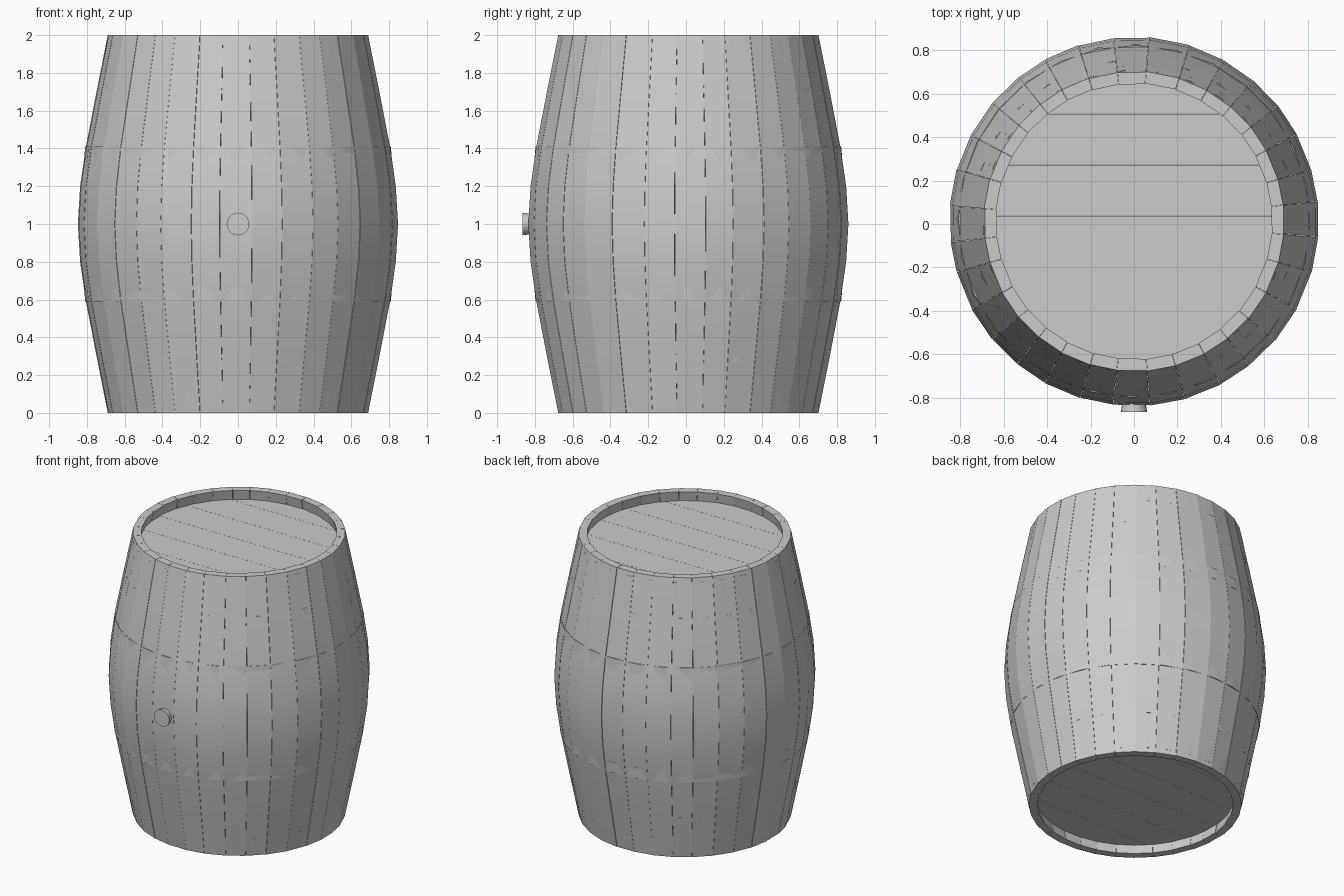
import bpy, bmesh, math, random

if "Cube" in bpy.data.objects:
    bpy.data.objects.remove(bpy.data.objects["Cube"])

random.seed(4)
CY = 0.0125          # barrel axis, the bung sticks out in front
STAVES = 32
PROFILE = [(0, .69), (.3, .75), (.6, .808), (.8, .837), (1, .849),
           (1.2, .837), (1.4, .808), (1.7, .75), (2, .69)]
THICK = .055

grey = bpy.data.materials.new("plain_grey")
grey.diffuse_color = (.6, .6, .6, 1)
grey.use_nodes = True
grey.node_tree.nodes["Principled BSDF"].inputs["Base Color"].default_value = grey.diffuse_color


def radius_at(z):
    for (z0, r0), (z1, r1) in zip(PROFILE, PROFILE[1:]):
        if z <= z1:
            return r0 + (r1 - r0) * (z - z0) / (z1 - z0)
    return PROFILE[-1][1]


def polar(r, a, z):
    return (r * math.cos(a), r * math.sin(a) + CY, z)


def finish(bm, name, smooth=True):
    bmesh.ops.recalc_face_normals(bm, faces=bm.faces)
    me = bpy.data.meshes.new(name)
    bm.to_mesh(me)
    bm.free()
    me.materials.append(grey)
    ob = bpy.data.objects.new(name, me)
    bpy.context.collection.objects.link(ob)
    if smooth:
        bpy.ops.object.select_all(action='DESELECT')
        ob.select_set(True)
        bpy.context.view_layer.objects.active = ob
        bpy.ops.object.shade_smooth_by_angle(angle=math.radians(30))
    return ob


# staves: curved boards of slightly uneven width
bm = bmesh.new()
step = 2 * math.pi / STAVES
seams = [(i + .5) * step - math.pi / 2 + random.uniform(-.02, .02) for i in range(STAVES)]
seams.append(seams[0] + 2 * math.pi)
GAP = .001
for a0, a1 in zip(seams, seams[1:]):
    lift = random.uniform(-.002, .002)
    rings = []
    for z, r in PROFILE:
        r += lift
        rings.append([bm.verts.new(polar(q, a, z)) for q, a in
                      ((r, a0 + GAP), (r, a1 - GAP), (r - THICK, a1 - GAP), (r - THICK, a0 + GAP))])
    for lo, hi in zip(rings, rings[1:]):
        for k in range(4):
            j = (k + 1) % 4
            bm.faces.new((lo[k], lo[j], hi[j], hi[k]))
    bm.faces.new(rings[0][::-1])
    bm.faces.new(rings[-1])
finish(bm, "staves")

# hoops: thin bands almost flush with the staves
SEG = 28
for name, z0, z1 in (("middle", 1.33, 1.41), ("inner", 1.69, 1.735), ("end", 1.87, 1.97)):
    for side in ("upper", "lower"):
        bm = bmesh.new()
        loops = []
        for z, out in ((z0, -.002), (z1, .003 if name == "middle" else -.001)):
            zz = z if side == "upper" else 2 - z
            for r in (radius_at(z) + out, radius_at(z) - .02):
                loops.append([bm.verts.new(polar(r, i * 2 * math.pi / SEG + z0, zz))
                              for i in range(SEG)])
        order = [loops[0], loops[2], loops[3], loops[1]]
        for a, b in zip(order, order[1:] + order[:1]):
            for i in range(SEG):
                j = (i + 1) % SEG
                bm.faces.new((a[i], a[j], b[j], b[i]))
        finish(bm, f"{side}_{name}_hoop")

# heads: six planks each, cut from a disc
HEAD_R, PLANK = .66, .235
for name, z0, z1 in (("top_head", 1.88, 1.93), ("bottom_head", .07, .12)):
    bm = bmesh.new()
    for i in range(6):
        lo = -.5625 + .235 * (i - .5) + .0005
        hi = lo + PLANK - .001
        if i == 0:
            lo = -HEAD_R
        if i == 5:
            hi = HEAD_R
        lo, hi = (max(-HEAD_R, v) for v in (lo, hi))
        t0, t1 = math.asin(lo / HEAD_R), math.asin(min(1, hi / HEAD_R))
        right = [t0 + (t1 - t0) * k / 6 for k in range(7)]
        pts = [(HEAD_R * math.cos(t), HEAD_R * math.sin(t)) for t in right]
        pts += [(-x, y) for x, y in reversed(pts)]
        base = bm.faces.new([bm.verts.new((x, y + CY, z0)) for x, y in pts])
        bmesh.ops.remove_doubles(bm, verts=base.verts[:], dist=1e-5)
        base = [f for f in bm.faces if f.is_valid][-1]
        ext = bmesh.ops.extrude_face_region(bm, geom=[base], use_keep_orig=True)
        for v in (g for g in ext["geom"] if isinstance(g, bmesh.types.BMVert)):
            v.co.z = z1
    finish(bm, name, smooth=False)

# bung: tapered plug in the front
bm = bmesh.new()
rings = [[bm.verts.new((r * math.cos(i * math.pi / 12), y, 1 + r * math.sin(i * math.pi / 12)))
          for i in range(24)] for y, r in ((-.78, .048), (-.865, .06))]
for i in range(24):
    j = (i + 1) % 24
    bm.faces.new((rings[0][i], rings[0][j], rings[1][j], rings[1][i]))
bm.faces.new(rings[0])
bm.faces.new(rings[1])
finish(bm, "bung")
